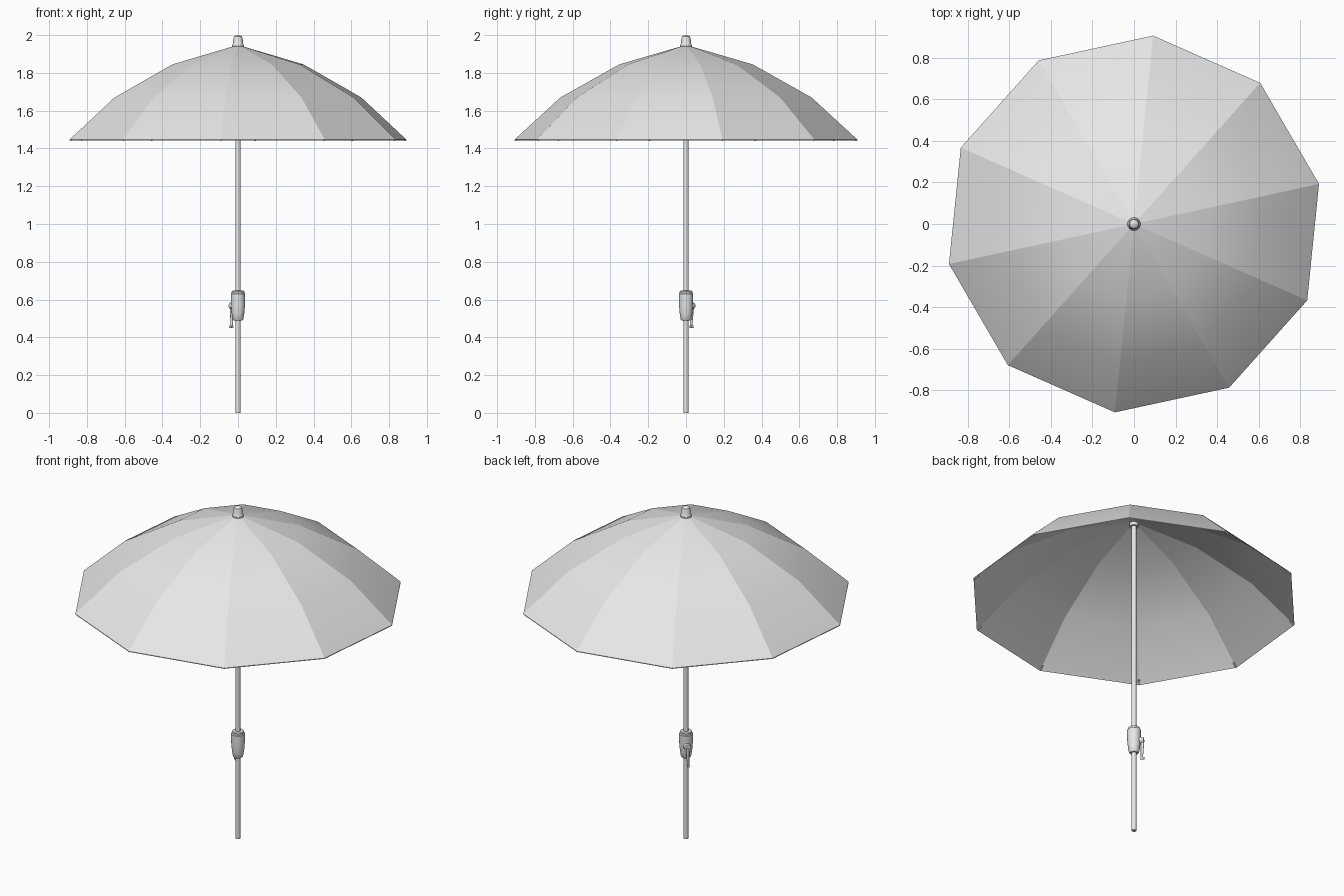
import bpy, bmesh, math
from mathutils import Matrix, Vector

if "Cube" in bpy.data.objects:
    bpy.data.objects.remove(bpy.data.objects["Cube"])

gray = bpy.data.materials.new("light_gray")
gray.use_nodes = True
gray.diffuse_color = (0.8, 0.8, 0.8, 1)
gray.node_tree.nodes["Principled BSDF"].inputs["Base Color"].default_value = (0.8, 0.8, 0.8, 1)


def finish(name, bm, matrix=Matrix(), sharp_ribs=False):
    """Clean the mesh, set sharp edges and link it as a named part."""
    bmesh.ops.remove_doubles(bm, verts=bm.verts, dist=1e-5)
    bmesh.ops.recalc_face_normals(bm, faces=bm.faces)
    for face in bm.faces:
        face.smooth = True
    for edge in bm.edges:
        a, b = (v.co for v in edge.verts)
        radial = abs(a.x * b.y - a.y * b.x) < 1e-5
        bend = edge.calc_face_angle(0)
        edge.smooth = not (bend > math.radians(35) or (sharp_ribs and radial))
    bm.transform(matrix)
    mesh = bpy.data.meshes.new(name)
    bm.to_mesh(mesh)
    bm.free()
    mesh.materials.append(gray)
    obj = bpy.data.objects.new(name, mesh)
    bpy.context.collection.objects.link(obj)
    return obj


def lathe(name, profile, sides=24, start=0.0, matrix=Matrix(), sharp_ribs=False):
    """Revolve a list of (radius, height) points around z."""
    bm = bmesh.new()
    rings = []
    for r, z in profile:
        angles = [start + math.tau * i / sides for i in range(sides)]
        rings.append([bm.verts.new((r * math.cos(a), r * math.sin(a), z)) for a in angles])
    for low, high in zip(rings, rings[1:]):
        for i in range(sides):
            j = (i + 1) % sides
            bm.faces.new((low[i], low[j], high[j], high[i]))
    return finish(name, bm, matrix, sharp_ribs)


def rod(name, start, end, r0, r1, sides=12):
    """Tapered closed rod between two points."""
    start, end = Vector(start), Vector(end)
    turn = (end - start).to_track_quat('Z', 'Y').to_matrix().to_4x4()
    length = (end - start).length
    return lathe(name, [(0, 0), (r0, 0), (r1, length), (0, length)], sides,
                 matrix=Matrix.Translation(start) @ turn)


# Canopy: ten panels, thin cloth with an inner and an outer skin
RIBS = 10
PHASE = math.radians(12.2)
outer = [(0, 1.948), (0.355, 1.845), (0.668, 1.67), (0.912, 1.447)]
inner = [(r, z - 0.004) for r, z in reversed(outer)]
lathe("canopy", outer + inner, RIBS, PHASE, sharp_ribs=True)

# Rib tips under the canopy corners
for i in range(RIBS):
    a = PHASE + math.tau * i / RIBS
    d = Vector((math.cos(a), math.sin(a), 0))
    rod(f"rib_tip_{i + 1}", d * 0.885 + Vector((0, 0, 1.462)),
        d * 0.908 + Vector((0, 0, 1.442)), 0.005, 0.005, 8)

# Pole, top hub and finial
lathe("pole", [(0, 0), (0.0135, 0), (0.0135, 1.95), (0, 1.95)])
lathe("top_hub", [(0, 1.915), (0.024, 1.915), (0.024, 1.942), (0, 1.942)])
lathe("finial", [(0, 1.935), (0.03, 1.935), (0.031, 1.948), (0.026, 1.956),
                 (0.025, 1.98), (0.021, 1.992), (0.012, 1.998), (0, 2.0)])

# Crank housing
lathe("crank_housing", [(0, 0.488), (0.022, 0.488), (0.028, 0.496), (0.033, 0.525),
                        (0.037, 0.57), (0.038, 0.63), (0.034, 0.634), (0.034, 0.643),
                        (0.030, 0.647), (0, 0.647)])

# Crank on the back corner: axle disc, hanging arm and knob
out = Vector((-1, 1, 0)).normalized()
side = Vector((-1, -1, 0)).normalized()
up = Vector((0, 0, 1))
rod("crank_axle", out * 0.03 + up * 0.567, out * 0.053 + up * 0.567, 0.021, 0.018, 20)
rod("crank_arm", out * 0.047 + up * 0.567, out * 0.042 + side * 0.005 + up * 0.452, 0.010, 0.006)
rod("crank_knob", out * 0.036 + side * 0.005 + up * 0.456,
    out * 0.056 + side * 0.005 + up * 0.456, 0.007, 0.007)
